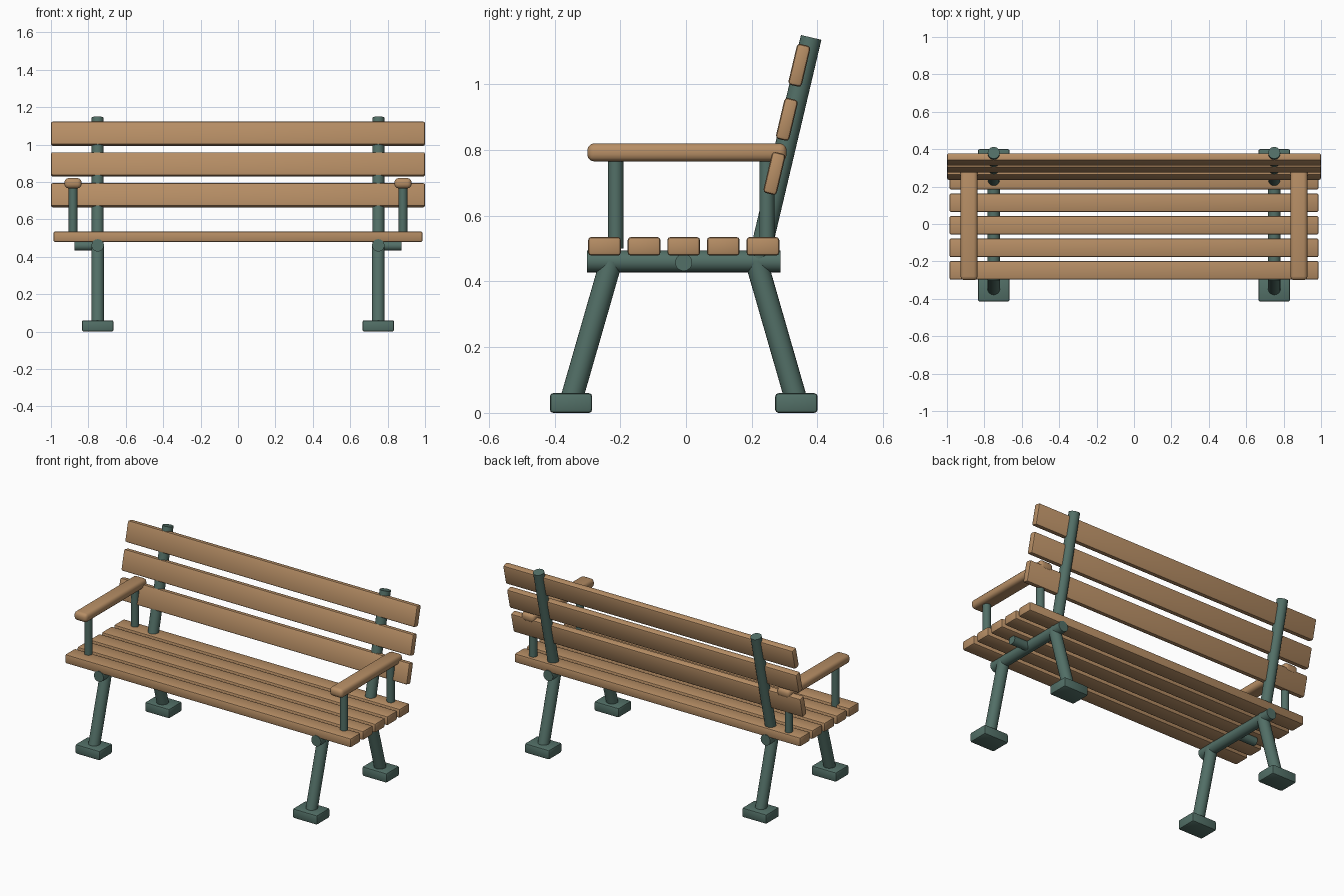
import bpy, bmesh, math
from mathutils import Vector, Matrix

cube = bpy.data.objects.get("Cube")
if cube:
    bpy.data.objects.remove(cube, do_unlink=True)


def material(name, color):
    m = bpy.data.materials.new(name)
    m.use_nodes = True
    m.diffuse_color = color
    m.node_tree.nodes["Principled BSDF"].inputs["Base Color"].default_value = color
    return m


WOOD = material("warm wood", (0.47, 0.27, 0.13, 1))
METAL = material("green metal", (0.085, 0.16, 0.135, 1))


def finish(name, bm, mat, smooth_angle):
    mesh = bpy.data.meshes.new(name)
    bm.to_mesh(mesh)
    bm.free()
    mesh.materials.append(mat)
    obj = bpy.data.objects.new(name, mesh)
    bpy.context.collection.objects.link(obj)
    bpy.ops.object.select_all(action="DESELECT")
    obj.select_set(True)
    bpy.context.view_layer.objects.active = obj
    bpy.ops.object.shade_smooth_by_angle(angle=math.radians(smooth_angle))
    return obj


def board(name, center, size, mat, bevel=0.01, tilt=0.0, segments=2):
    """Box with rounded edges, tilted about the x axis."""
    bm = bmesh.new()
    bmesh.ops.create_cube(bm, size=1)
    bmesh.ops.scale(bm, vec=size, verts=bm.verts)
    bmesh.ops.bevel(bm, geom=bm.edges[:], offset=bevel, segments=segments,
                    profile=0.5, affect="EDGES")
    bm.transform(Matrix.Translation(center) @ Matrix.Rotation(tilt, 4, "X"))
    return finish(name, bm, mat, 35)


def pipe(name, start, end, radius):
    """Capped round tube between two points."""
    a, b = Vector(start), Vector(end)
    turn = (b - a).to_track_quat("Z", "Y").to_matrix().to_4x4()
    bm = bmesh.new()
    bmesh.ops.create_cone(bm, cap_ends=True, segments=24, radius1=radius,
                          radius2=radius, depth=(b - a).length)
    bm.transform(Matrix.Translation((a + b) / 2) @ turn)
    return finish(name, bm, METAL, 35)


MID = -0.007      # centre of the seat in y
RAIL_Z = 0.461

# Seat slats
for i in range(5):
    board(f"seat_slat_{i + 1}", (0, MID + (i - 2) * 0.1205, 0.507),
          (1.974, 0.1, 0.057), WOOD)

# Backrest slats, leaning back with the posts
LEAN = math.atan(0.236)
for i in range(3):
    board(f"back_slat_{i + 1}", (0, 0.269 + i * 0.038, 0.729 + i * 0.1645),
          (2.0, 0.042, 0.128), WOOD, tilt=-LEAN)

# Frame, mirrored on both sides
for side, s in (("left", 1), ("right", -1)):
    x, arm_x = s * 0.75, s * 0.882
    pipe(f"seat_rail_{side}", (x, -0.302, RAIL_Z), (x, 0.288, RAIL_Z), 0.033)
    pipe(f"rail_stub_{side}", (x, MID, RAIL_Z - 0.003),
         (s * 0.875, MID, RAIL_Z - 0.003), 0.026)
    pipe(f"back_post_{side}", (x, 0.22, RAIL_Z), (x, 0.381, 1.143), 0.032)

    for end, d in (("front", -1), ("rear", 1)):
        # Splayed leg on its foot block
        pipe(f"{end}_leg_{side}", (x, MID + d * 0.345, 0.03),
             (x, MID + d * 0.221, RAIL_Z), 0.034)
        board(f"{end}_foot_{side}", (x, MID + d * 0.343, 0.03),
              (0.17, 0.129, 0.06), METAL)
        # Upright under the armrest
        arm_y = 0.016 + d * 0.23
        pipe(f"{end}_arm_post_{side}", (arm_x, arm_y, 0.5),
             (arm_x, arm_y, 0.79), 0.023)

    board(f"armrest_{side}", (arm_x, 0.003, 0.793), (0.091, 0.607, 0.055),
          WOOD, bevel=0.021, segments=3)
